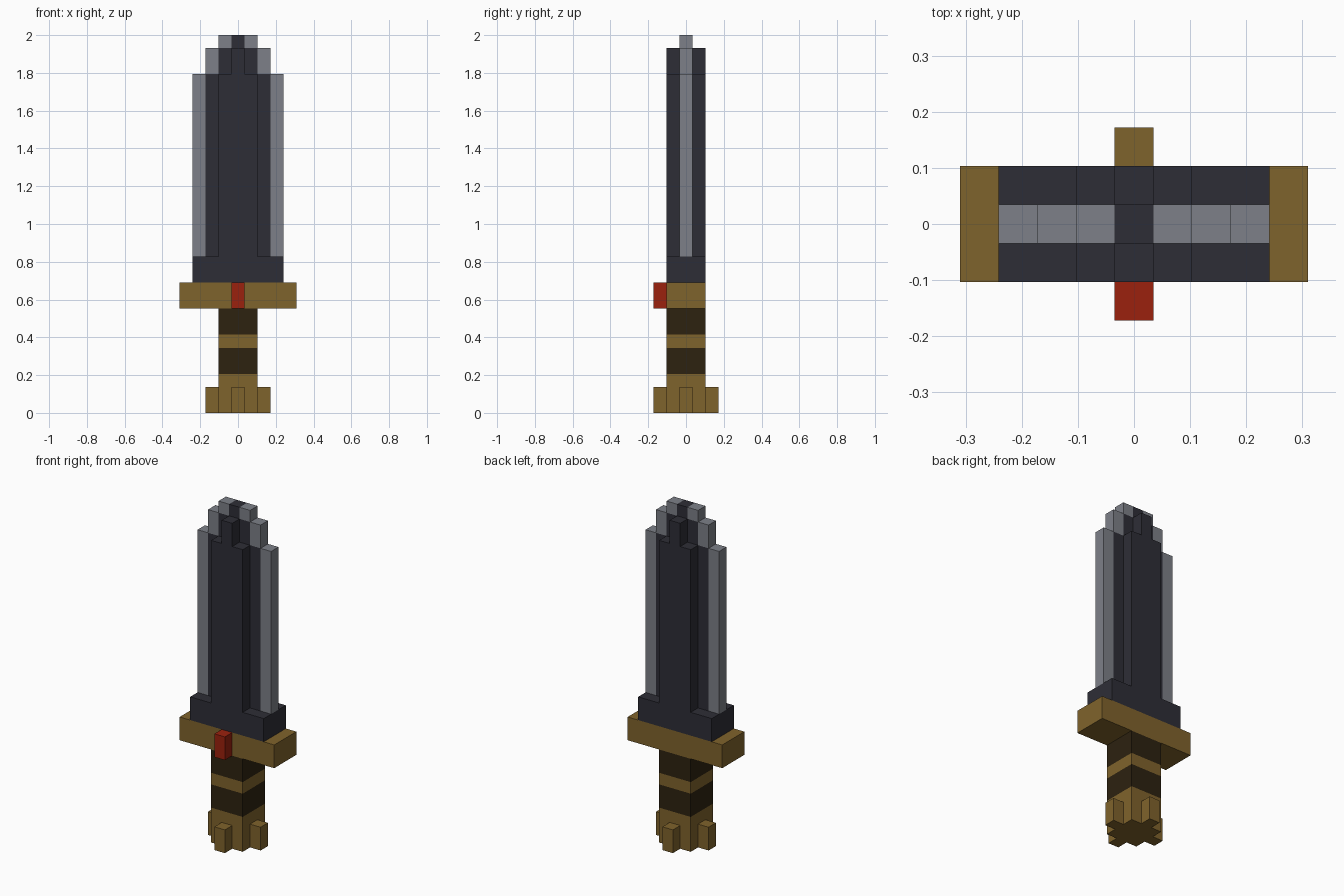
import bpy
import bmesh
from mathutils import Vector

U = 2 / 29  # one block of the model

if "Cube" in bpy.data.objects:
    bpy.data.objects.remove(bpy.data.objects["Cube"], do_unlink=True)


def material(name, rgb):
    mat = bpy.data.materials.new(name)
    mat.use_nodes = True
    mat.diffuse_color = (*rgb, 1)
    mat.node_tree.nodes["Principled BSDF"].inputs["Base Color"].default_value = (*rgb, 1)
    return mat


IRON = material("dark iron", (0.027, 0.027, 0.037))
STEEL = material("light steel", (0.205, 0.216, 0.246))
BRASS = material("brass", (0.213, 0.125, 0.025))
LEATHER = material("dark leather", (0.026, 0.016, 0.005))
RUBY = material("ruby red", (0.33, 0.015, 0.004))

AXES = {"x": Vector((1, 0, 0)), "y": Vector((0, 1, 0)), "z": Vector((0, 0, 1))}


def block(name, mat, x, y, z, hidden=""):
    """Box spanning the ranges x, y, z in blocks; sides listed in hidden are left open."""
    bm = bmesh.new()
    bmesh.ops.create_cube(bm, size=1)
    open_dirs = [AXES[h[1]] * (1 if h[0] == "+" else -1) for h in hidden.split()]
    bm.normal_update()
    covered = [f for f in bm.faces if any(f.normal.dot(d) > 0.9 for d in open_dirs)]
    bmesh.ops.delete(bm, geom=covered, context="FACES")
    for v in bm.verts:
        v.co = Vector([((a + b) / 2 + c * (b - a)) * U for c, (a, b) in zip(v.co, (x, y, z))])
    mesh = bpy.data.meshes.new(name)
    bm.to_mesh(mesh)
    bm.free()
    mesh.materials.append(mat)
    obj = bpy.data.objects.new(name, mesh)
    bpy.context.collection.objects.link(obj)
    return obj


def span(half):
    return (-half, half)


def side_range(sign, near, far):
    return tuple(sorted((sign * near, sign * far)))


# Handle: brass pommel and ring with leather wraps
grip = span(1.5)
block("pommel", BRASS, grip, grip, (0, 3), "+z")
block("lower_wrap", LEATHER, grip, grip, (3, 5), "+z -z")
block("handle_ring", BRASS, grip, grip, (5, 6), "+z -z")
block("upper_wrap", LEATHER, grip, grip, (6, 8), "+z -z")

# Pommel prongs, one on each side
for sign, x_name, y_name in ((1, "left", "back"), (-1, "right", "front")):
    inner = "-" if sign > 0 else "+"
    out = side_range(sign, 1.5, 2.5)
    block(x_name + "_prong", BRASS, out, span(0.5), (0, 2), inner + "x")
    block(y_name + "_prong", BRASS, span(0.5), out, (0, 2), inner + "y")

# Guard with its gem, and the collar of the blade
block("guard", BRASS, span(4.5), grip, (8, 10))
block("gem", RUBY, span(0.5), (-2.5, -1.5), (8, 10), "+y")
block("blade_collar", IRON, span(3.5), grip, (10, 12), "-z")

# Thin blade core: dark middle, stepped light edge
thin = span(0.5)
block("blade_core", IRON, span(0.5), thin, (12, 29), "-z +x -x")
for sign, side in ((1, "left"), (-1, "right")):
    inner = "-x" if sign > 0 else "+x"
    both = "+x -x"
    block(side + "_inner_blade", IRON, side_range(sign, 0.5, 1.5), thin, (12, 28), "-z +z " + both)
    block(side + "_tip_edge", STEEL, side_range(sign, 0.5, 1.5), thin, (28, 29), "-z " + inner)
    block(side + "_outer_blade", IRON, side_range(sign, 1.5, 2.5), thin, (12, 26), "-z +z " + both)
    block(side + "_shoulder_edge", STEEL, side_range(sign, 1.5, 2.5), thin, (26, 28), "-z " + inner)
    block(side + "_cutting_edge", STEEL, side_range(sign, 2.5, 3.5), thin, (12, 26), "-z " + inner)

# Raised ridge on both faces of the blade, with a narrow top
for sign, face in ((1, "back"), (-1, "front")):
    inner = "-y" if sign > 0 else "+y"
    depth = side_range(sign, 0.5, 1.5)
    block(face + "_ridge", IRON, span(1.5), depth, (12, 26), "-z " + inner)
    block(face + "_ridge_tip", IRON, span(0.5), depth, (26, 28), "-z " + inner)
